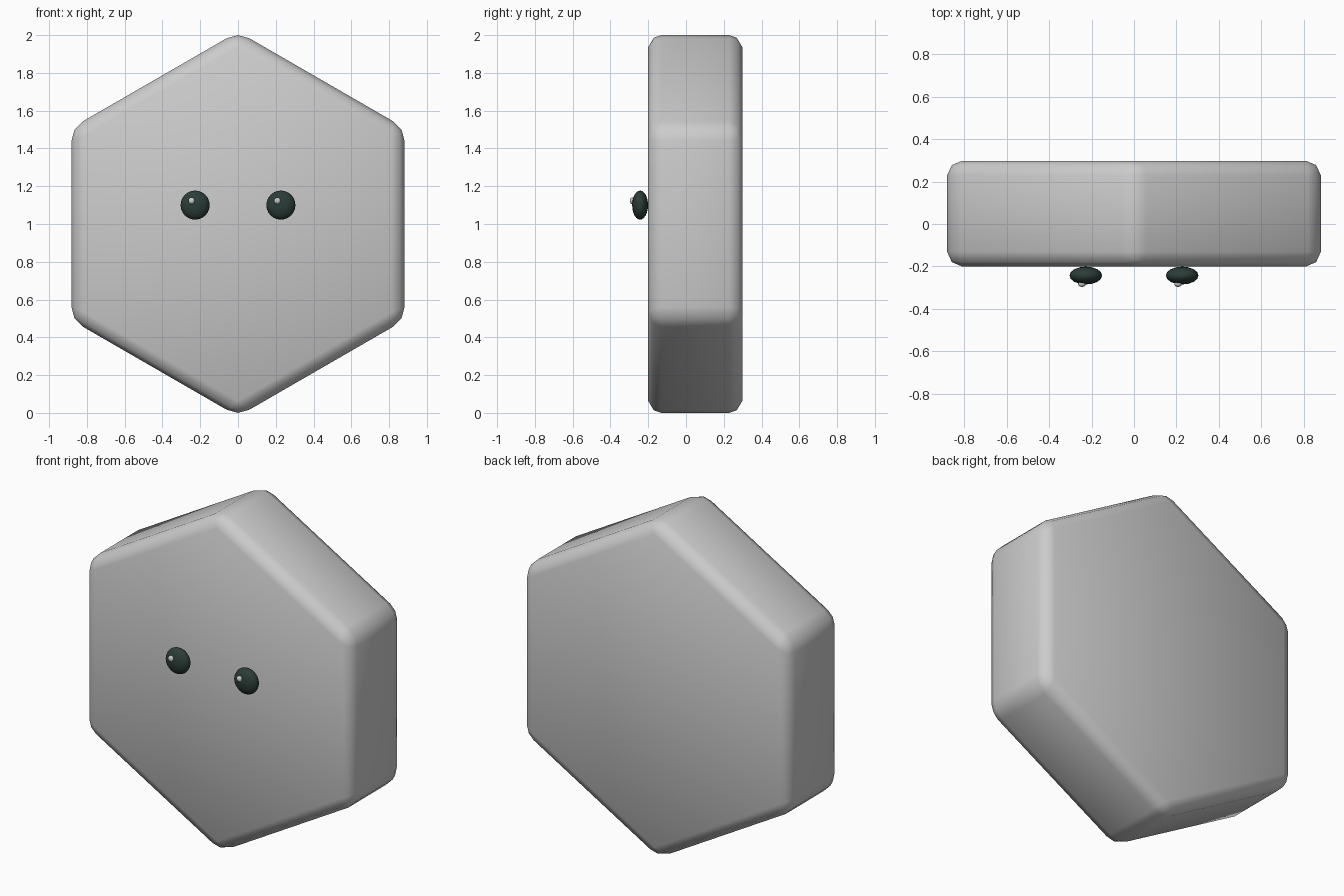
import bpy
import math

if "Cube" in bpy.data.objects:
    bpy.data.objects.remove(bpy.data.objects["Cube"])

R = 1.018  # hexagon corner radius before rounding


def smooth(obj, angle=60):
    bpy.ops.object.select_all(action='DESELECT')
    obj.select_set(True)
    bpy.context.view_layer.objects.active = obj
    bpy.ops.object.shade_smooth_by_angle(angle=math.radians(angle))


def ellipsoid(name, loc, size, segments, rings, mat=None):
    bpy.ops.mesh.primitive_uv_sphere_add(segments=segments, ring_count=rings, radius=1, location=loc)
    obj = bpy.context.object
    obj.name = name
    obj.scale = size
    bpy.ops.object.transform_apply(location=False, rotation=False, scale=True)
    if mat:
        obj.data.materials.append(mat)
    smooth(obj)
    return obj


# Body: thick hexagonal slab standing on a corner, rounded edges
front = [(R * math.sin(math.radians(60 * i)), -0.2, 1 + R * math.cos(math.radians(60 * i))) for i in range(6)]
back = [(x, 0.298, z) for x, _, z in front]
faces = [tuple(reversed(range(6))), tuple(range(6, 12))]
faces += [(i, (i + 1) % 6, (i + 1) % 6 + 6, i + 6) for i in range(6)]
mesh = bpy.data.meshes.new("hexagon_body")
mesh.from_pydata(front + back, [], [tuple(reversed(f)) for f in faces])
body = bpy.data.objects.new("hexagon_body", mesh)
bpy.context.collection.objects.link(body)
bpy.context.view_layer.objects.active = body
body.select_set(True)
bpy.ops.object.mode_set(mode='EDIT')
bpy.ops.mesh.select_all(action='SELECT')
bpy.ops.mesh.normals_make_consistent(inside=False)
bpy.ops.object.mode_set(mode='OBJECT')
bevel = body.modifiers.new("rounded_edges", 'BEVEL')
bevel.width = 0.07
bevel.segments = 2
bpy.ops.object.modifier_apply(modifier=bevel.name)
smooth(body)

# Eyes with small highlights, both highlights up and to the left
dark = bpy.data.materials.new("dark_green")
dark.diffuse_color = (0.025, 0.047, 0.04, 1)
dark.use_nodes = True
dark.node_tree.nodes["Principled BSDF"].inputs["Base Color"].default_value = dark.diffuse_color
for side, x in (("left", -0.227), ("right", 0.227)):
    ellipsoid(side + "_eye", (x, -0.243, 1.1), (0.077, 0.042, 0.077), 16, 12, dark)
    ellipsoid(side + "_eye_highlight", (x - 0.019, -0.284, 1.123), (0.018, 0.013, 0.018), 10, 8)
